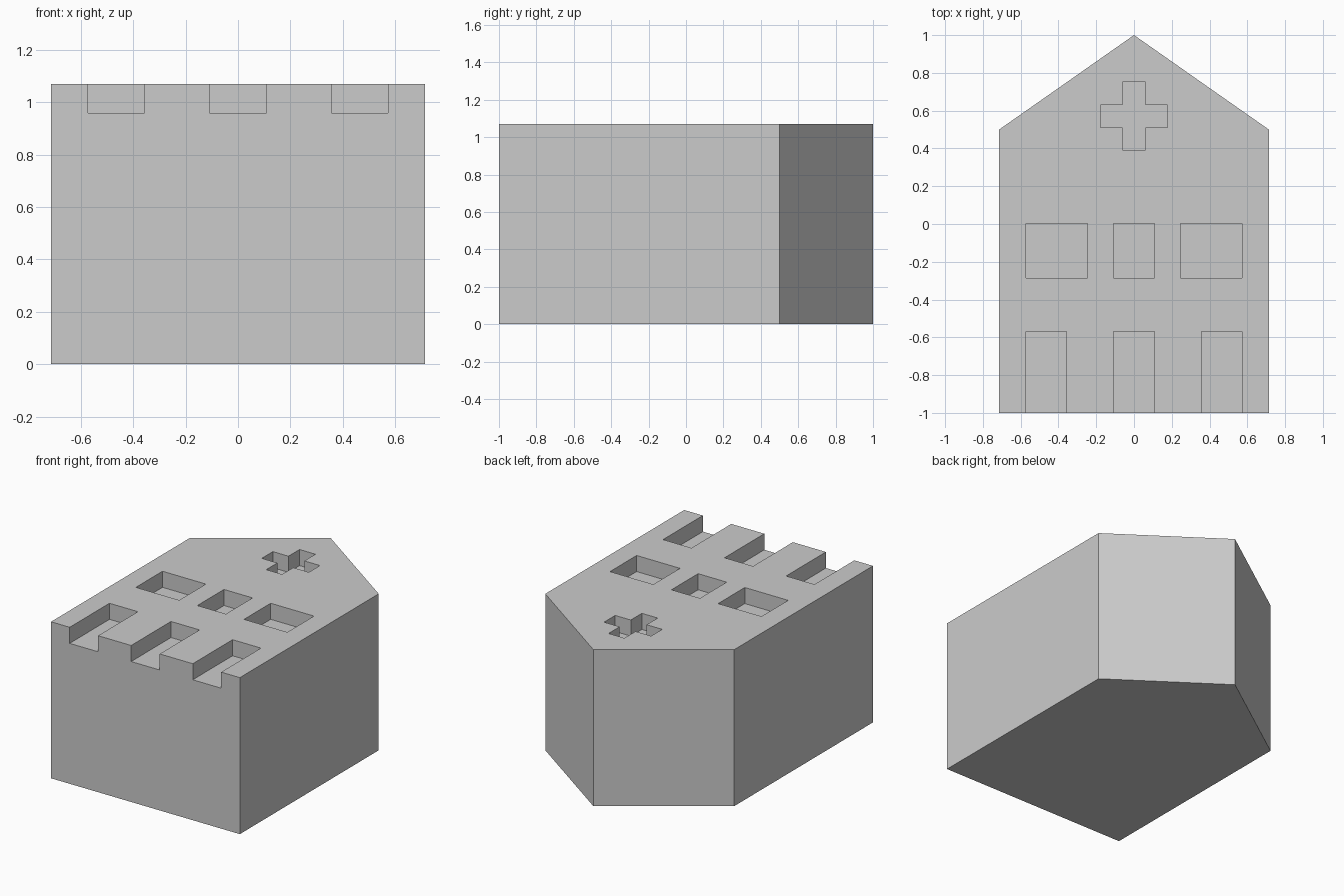
import bpy
import bmesh

default = bpy.data.objects.get("Cube")
if default:
    bpy.data.objects.remove(default, do_unlink=True)

DEPTH = 1.07    # height of the block
FLOOR = 0.96    # floor of every recess
ABOVE = 1.3     # cutters reach past the top face

grey = bpy.data.materials.new("plain grey")
grey.use_nodes = True
colour = (0.6, 0.6, 0.6, 1)
grey.diffuse_color = colour
grey.node_tree.nodes["Principled BSDF"].inputs["Base Color"].default_value = colour


def prism(name, outline, bottom, top):
    """Extrude a flat counter-clockwise outline upwards."""
    bm = bmesh.new()
    base = bm.faces.new([bm.verts.new((x, y, bottom)) for x, y in outline])
    side = bmesh.ops.extrude_face_region(bm, geom=[base], use_keep_orig=True)
    moved = [v for v in side["geom"] if isinstance(v, bmesh.types.BMVert)]
    bmesh.ops.translate(bm, verts=moved, vec=(0, 0, top - bottom))
    bmesh.ops.recalc_face_normals(bm, faces=bm.faces)
    mesh = bpy.data.meshes.new(name)
    bm.to_mesh(mesh)
    bm.free()
    mesh.materials.append(grey)
    obj = bpy.data.objects.new(name, mesh)
    bpy.context.collection.objects.link(obj)
    return obj


def rectangle(x0, x1, y0, y1):
    return [(x0, y0), (x1, y0), (x1, y1), (x0, y1)]


def plus(cy, half_w, half_h, arm):
    """Outline of a plus sign, built from one quarter turned around."""
    right = [(arm, -half_h), (arm, -arm), (half_w, -arm)]
    upper = [(x, -y) for x, y in reversed(right)]
    half = right + upper
    return [(x, y + cy) for x, y in half + [(-x, -y) for x, y in half]]


# Gabled block lying on its back
house = prism("house_block",
              [(-0.714, -1), (0.714, -1), (0.714, 0.5), (0, 1), (-0.714, 0.5)],
              0, DEPTH)

# Recesses: doorways open at the front, windows, and a plus in the gable
recesses = {"gable_plus": plus(0.571, 0.178, 0.18, 0.06)}
for label, x0, x1, win_x0, win_x1 in (
        ("right", -0.573, -0.358, -0.573, -0.245),
        ("middle", -0.108, 0.108, -0.108, 0.108),
        ("left", 0.358, 0.573, 0.245, 0.573)):
    recesses[label + "_doorway"] = rectangle(x0, x1, -1.2, -0.57)
    recesses[label + "_window"] = rectangle(win_x0, win_x1, -0.285, 0.003)

bpy.context.view_layer.objects.active = house
for name, outline in recesses.items():
    cutter = prism(name + "_cutter", outline, FLOOR, ABOVE)
    cutter.hide_render = True
    cut = house.modifiers.new(name, "BOOLEAN")
    cut.operation = "DIFFERENCE"
    cut.solver = "EXACT"
    cut.object = cutter
    bpy.ops.object.modifier_apply(modifier=cut.name)
    bpy.data.objects.remove(cutter, do_unlink=True)
